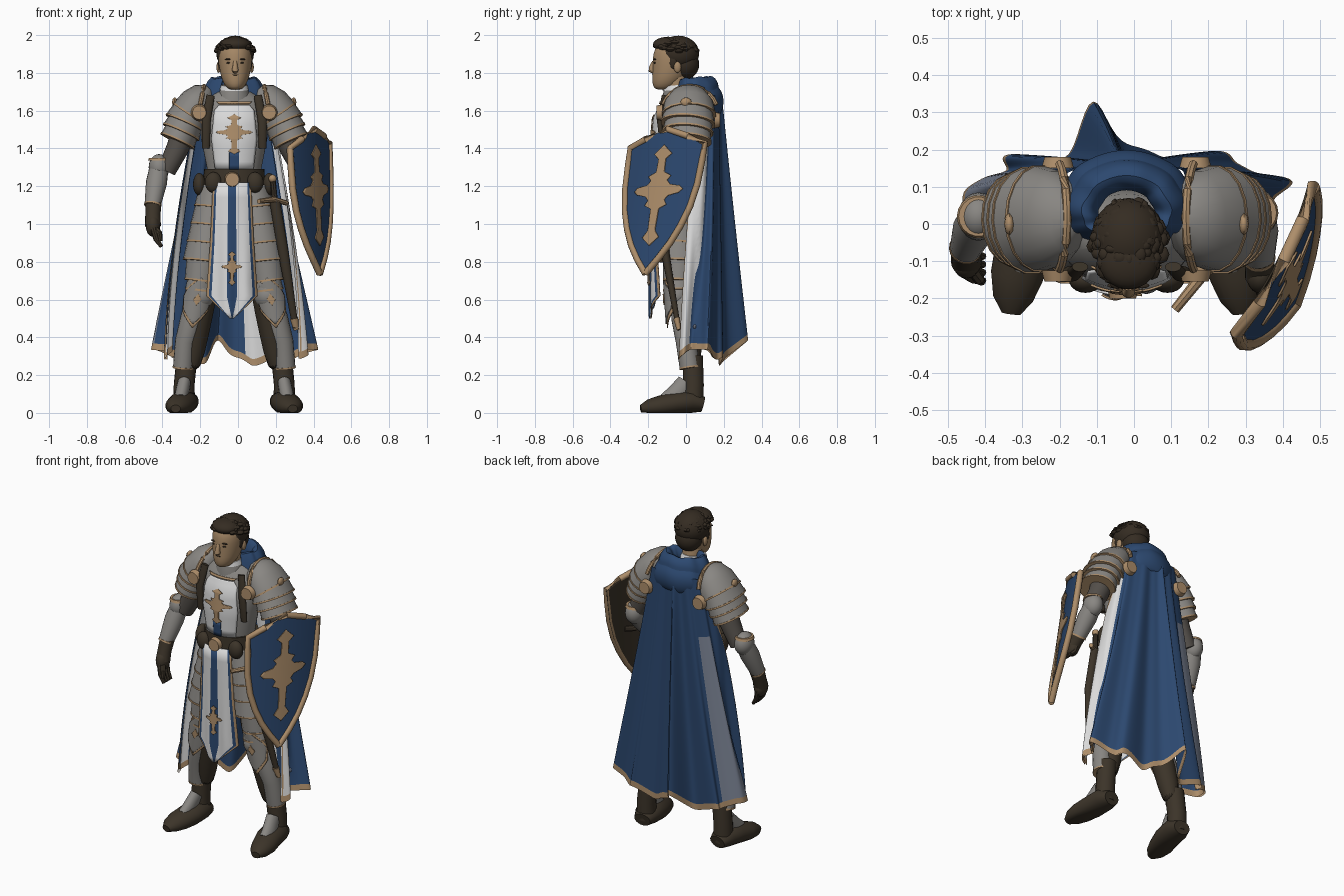
import bpy, bmesh, math, random
from math import sin, cos, pi, radians
from mathutils import Vector

if "Cube" in bpy.data.objects:
    bpy.data.objects.remove(bpy.data.objects["Cube"])
random.seed(4)
CX = -0.02   # body axis
made = []


def material(name, *rgb):
    m = bpy.data.materials.new(name)
    m.use_nodes = True
    m.diffuse_color = (*rgb, 1)
    m.node_tree.nodes["Principled BSDF"].inputs["Base Color"].default_value = (*rgb, 1)
    return m


STEEL = material("steel", .25, .24, .225)
MAIL = material("mail", .09, .08, .07)
WHITE = material("white cloth", .7, .7, .7)
BLUE = material("blue cloth", .025, .065, .16)
PALE = material("pale blue cloth", .2, .23, .3)
GOLD = material("gold trim", .42, .27, .145)
LEATHER = material("brown leather", .045, .034, .022)
SKIN = material("skin", .37, .24, .13)
HAIR = material("hair", .035, .025, .016)


def finish(name, bm, mats, thick=0, subdiv=0):
    bmesh.ops.recalc_face_normals(bm, faces=bm.faces)
    me = bpy.data.meshes.new(name)
    bm.to_mesh(me)
    bm.free()
    for m in mats:
        me.materials.append(m)
    ob = bpy.data.objects.new(name, me)
    bpy.context.collection.objects.link(ob)
    if thick:
        mod = ob.modifiers.new("thickness", 'SOLIDIFY')
        mod.thickness, mod.offset = thick, 0
    if subdiv:
        ob.modifiers.new("smooth", 'SUBSURF').levels = subdiv
    made.append(ob)
    return ob


def sheet(name, rows, mats, rule=None, closed=False, cap=False, **kw):
    """Skin a list of point rows; rule(column fraction, row fraction) picks the colour."""
    bm = bmesh.new()
    vs = [[bm.verts.new(p) for p in r] for r in rows]
    n = len(rows[0])
    for j in range(len(rows) - 1):
        for i in range(n if closed else n - 1):
            k = (i + 1) % n
            f = bm.faces.new((vs[j][i], vs[j][k], vs[j + 1][k], vs[j + 1][i]))
            if rule:
                f.material_index = rule((i + .5) / (n - 1), (j + .5) / (len(rows) - 1))
    if cap:
        bm.faces.new(vs[0])
        bm.faces.new(vs[-1])
    return finish(name, bm, mats, **kw)


def limb(name, pts, m, fa=1, fb=1, n=18, cap=True, **kw):
    """Tube through (x, y, z, radius) points with an elliptical section."""
    ps = [Vector(p[:3]) for p in pts]
    rows = []
    for i, p in enumerate(ps):
        t = (ps[min(i + 1, len(ps) - 1)] - ps[max(i - 1, 0)]).normalized()
        ref = Vector((0, 1, 0)) if abs(t.y) < .85 else Vector((1, 0, 0))
        b = (ref - t * ref.dot(t)).normalized()
        a = b.cross(t)
        r = pts[i][3]
        rows.append([p + a * (r * fa * cos(k * 2 * pi / n)) + b * (r * fb * sin(k * 2 * pi / n))
                     for k in range(n)])
    return sheet(name, rows, [m], closed=True, cap=cap, **kw)


def lame(name, pts, fa=1, fb=1):
    """Armour band with a thin gold lower edge."""
    limb(name, pts, STEEL, fa, fb, cap=False)
    q, p = Vector(pts[-2][:3]), Vector(pts[-1][:3])
    d = (p - q).normalized() * .005
    r = pts[-1][3] + .002
    limb(name + "_trim", [(*(p - d), r), (*(p + d), r)], GOLD, fa, fb)


def ball(name, loc, size, m, seg=20):
    bm = bmesh.new()
    bmesh.ops.create_uvsphere(bm, u_segments=seg, v_segments=seg // 2 + 2, radius=1)
    for v in bm.verts:
        v.co = Vector(loc) + Vector(a * b for a, b in zip(v.co, size))
    return finish(name, bm, [m])


def plate(name, rows, place, mats, d=.006, cols=20, rule=None, thick=.006):
    """Symmetric plate from (height, half width) rows laid on a surface."""
    fine = []
    for (v, w), (v2, w2) in zip(rows, rows[1:]):
        fine += [(v + (v2 - v) * k / 4, w + (w2 - w) * k / 4) for k in range(4)]
    fine.append(rows[-1])
    pts = [[place((2 * i / cols - 1) * max(w, .001), v, d) for i in range(cols + 1)] for v, w in fine]
    return sheet(name, pts, mats, rule, thick=thick)


def at(s, x, y, z, *r):
    return (CX + s * x, y, z, *r)


# Emblem shared by chest, tabard and shield
CROSS = [(-1, 0), (-.84, .2), (-.7, .09), (-.27, .1), (-.2, .27), (-.1, .2), (-.02, .28), (.03, .52), (.1, .6),
         (.17, .52), (.21, .28), (.29, .2), (.38, .28), (.46, .1), (.72, .09), (.82, .22), (1, 0)]


def emblem(name, place, z, size, wide, d):
    plate(name, [(z + v * size, w * wide) for v, w in CROSS], place, [GOLD], d)


# Torso and breastplate
BODY = [(.92, -.03, .13, .1), (1.2, -.035, .15, .12), (1.3, -.04, .145, .125), (1.45, -.04, .175, .135),
        (1.56, -.035, .18, .13), (1.66, -.02, .15, .1), (1.7, -.02, .09, .07)]


def chest(u, z, d):
    for p, q in zip(BODY, BODY[1:]):
        if p[0] <= z <= q[0]:
            k = (z - p[0]) / (q[0] - p[0])
            y, rx, ry = (p[i] + (q[i] - p[i]) * k for i in (1, 2, 3))
            return (CX + u, y - ry * math.sqrt(max(0, 1 - (u / rx) ** 2)) - d, z)


sheet("breastplate", [[(CX + rx * cos(k * pi / 24), y + ry * sin(k * pi / 24), z) for k in range(48)]
                      for z, y, rx, ry in BODY], [STEEL], closed=True, cap=True)
plate("chest_cloth", [(1.29, .1), (1.45, .12), (1.6, .105), (1.63, .08)], chest, [WHITE])
plate("chest_stripe", [(1.29, .026), (1.38, .026)], chest, [BLUE], .01)
plate("neck_trim", [(1.635, .08), (1.648, .095)], chest, [GOLD], .01)
emblem("chest_cross", chest, 1.475, .105, .16, .013)

# Belt with buckle and pouches
limb("belt", [(CX, -.035, 1.19, .165), (CX, -.035, 1.29, .16)], LEATHER, 1, .87, 32)
limb("buckle", [(CX - .01, -.17, 1.235, .042), (CX - .01, -.2, 1.235, .036)], GOLD)
for s in (-1, 1):
    ball("pouch", at(s, .11, -.15, 1.22), (.045, .035, .055), LEATHER)
    ball("side_pouch", at(s, .185, -.06, 1.21), (.033, .05, .06), LEATHER)


# Hanging tabard
def hang(u, z, d):
    return (CX - .012 + u, -.19 - d + 2.5 * u * u + .012 * sin(u * 60) * (1.2 - z), z)


def tabard_bands(u, v):
    t = abs(2 * u - 1)
    return 2 if t > .9 else 1 if t > .82 or t < .2 else 0


plate("tabard", [(1.22, .1), (.9, .115), (.62, .135), (.5, .01)], hang, [WHITE, BLUE, GOLD], 0, 40, tabard_bands)
emblem("tabard_emblem", hang, .765, .09, .09, .008)

# Legs, hip plates and boots
for s in (-1, 1):
    limb("leg", [at(s, .1, -.02, 1.05, .1), at(s, .15, -.03, .82, .085), at(s, .16, -.03, .62, .07),
                 at(s, .195, .015, .45, .068), at(s, .235, .035, .2, .055)], LEATHER, subdiv=1)
    for k in range(4):
        z = 1.2 - .095 * k
        lame("hip_plate", [at(s, .095 + .017 * k, -.03, z, .088 + .004 * k),
                           at(s, .107 + .017 * k, -.035, z - .11, .104 + .003 * k)], 1, 1.1)
    lame("thigh_plate", [at(s, .16, -.035, .85, .09), at(s, .18, -.04, .7, .082)])
    lame("knee_band", [at(s, .17, -.04, .73, .07), at(s, .18, -.04, .65, .08)])
    ball("knee", at(s, .18, -.05, .62, ), (.074, .07, .075), STEEL)
    lame("greave", [at(s, .185, -.02, .6, .064), at(s, .222, -.015, .5, .063), at(s, .258, .0, .38, .055),
                    at(s, .27, .02, .24, .054)])

    def shin(u, z, d, s=s):
        k = (.74 - z) * .3
        return at(s, .17 + k * .6 + (.078 + d) * sin(u / .08), -.035 + k * .2 - (.08 + d) * cos(u / .08), z)

    plate("knee_trim", [(.45, 0), (.54, .08), (.62, .1), (.66, .075), (.73, 0)], shin, [GOLD], 0)
    plate("knee_plate", [(.47, 0), (.55, .068), (.62, .086), (.65, .068), (.715, 0)], shin, [STEEL], .006)
    plate("knee_stud", [(.57, 0), (.6, .02), (.63, 0)], shin, [GOLD], .012)
    limb("boot_shaft", [at(s, .25, .035, .3, .055), at(s, .265, .04, .15, .055), at(s, .265, .035, .04, .058)],
         LEATHER)
    foot = [(.26, .09, .045, .04), (.265, .03, .06, .06), (.275, -.06, .05, .06), (.295, -.14, .036, .055),
            (.305, -.2, .028, .042), (.31, -.24, .022, .02)]
    boot = limb("boot", [at(s, *p) for p in foot], LEATHER, 1, 1.3)
    for v in boot.data.vertices:
        v.co.z = max(v.co.z, 0)
    limb("foot_plate", [at(s, .265, .0, .16, .05), at(s, .277, -.05, .1, .053), at(s, .285, -.1, .06, .05)],
         STEEL, .7, 1)

# Shoulder plates, straps and upper arms
for s in (-1, 1):
    lame("shoulder_cap", [at(s, .13, .015, 1.715, .03), at(s, .155, .015, 1.69, .07), at(s, .19, .015, 1.645, .096),
                          at(s, .235, .015, 1.58, .107)], 1, 1.33)
    for k in range(3):
        x, z = .23 + .02 * k, 1.6 - .047 * k
        lame("shoulder_lame", [at(s, x, .015, z, .097 - .004 * k), at(s, x + .03, .01, z - .065, .11 - .007 * k)], 1, 1.3)
    arc = [radians(20 + 14 * k) for k in range(11)]
    limb("shoulder_rim", [at(s, .19 - .03 * sin(a), .02 - .15 * cos(a), 1.58 + .15 * sin(a), .012) for a in arc], GOLD, n=8)
    for y, d, z in ((-.125, -1, 1.59), (.15, 1, 1.55)):
        limb("shoulder_disc", [at(s, .185, y, z, .044), at(s, .185, y + d * .03, z, .036)], GOLD)
    ball("shoulder_stud", at(s, .315, .0, 1.645), (.014, .03, .025), GOLD, 8)
    limb("strap", [at(s, .15, -.125, 1.4, .02), at(s, .148, -.14, 1.55, .024), at(s, .125, -.115, 1.68, .022)],
         LEATHER, 1, .6)
    limb("mail_sleeve", [at(s, .26, .02, 1.52, .065), at(s, .3, .02, 1.4, .06), at(s, .36, .02, 1.28, .05)], MAIL)


# Forearms and gloves
def forearm(side, elbow, wrist, hand, tip):
    e, w, h, t = map(Vector, (elbow, wrist, hand, tip))
    ball(side + "_elbow", e, (.055, .065, .07), STEEL)
    limb(side + "_elbow_trim", [(*(e + Vector((0, 0, .035))), .058), (*(e + Vector((0, 0, .05))), .053)], GOLD)
    lame(side + "_vambrace", [(*e, .05), (*e.lerp(w, .4), .056), (*w, .043)])
    limb(side + "_glove_cuff", [(*e.lerp(w, .85), .044), (*w.lerp(h, .5), .04), (*h, .042)], LEATHER)
    ball(side + "_palm", h, (.038, .047, .058), LEATHER)
    for k in range(4):
        o = Vector((0, (k - 1.5) * .022, -.01))
        limb(side + "_finger", [(*(h + o), .016), (*(h.lerp(t, .6) + o - Vector((.01, 0, 0))), .015), (*(t + o), .01)],
             LEATHER, n=8)
    limb(side + "_thumb", [(*h, .018), (*(h + Vector((.035, -.05, -.04))), .015), (*(h + Vector((.04, -.055, -.08))), .011)],
         LEATHER, n=8)


forearm("right", (-.418, .02, 1.3), (-.452, -.065, 1.1), (-.45, -.1, .99), (-.405, -.12, .89))
forearm("left", (.33, .03, 1.3), (.335, -.09, 1.15), (.34, -.14, 1.1), (.36, -.16, 1.05))

# Shield
TIP, U, V = Vector((.415, -.21, .735)), Vector((.46, .88, .06)).normalized(), Vector((-.038, .15, .98)).normalized()
N = U.cross(V)


def shield(u, v, d):
    return TIP + U * (u + .004) + V * v + N * (.018 + d - .036 * (u / .24) ** 2)


OUT = [(0, 0), (.08, .065), (.16, .12), (.25, .165), (.35, .2), (.47, .222), (.6, .228), (.69, .23), (.73, .13), (.775, 0)]
plate("shield_face", OUT, shield, [BLUE], 0)
plate("shield_back", OUT, shield, [LEATHER], -.014)
edge = [(w, v) for v, w in OUT] + [(-w, v) for v, w in OUT[-2::-1]]
limb("shield_rim", [(*shield(u * .97, v, 0), .018) for u, v in edge], GOLD, n=10)
emblem("shield_cross", shield, .42, .27, .24, .008)
limb("shield_grip", [(*shield(u, .4, -.015 - .03 * cos(u * 12)), .016) for u in (-.12, -.06, 0, .06, .12)], LEATHER, n=8)

# Sword at the hip
limb("scabbard", [(.195, -.11, 1.12, .028), (.24, -.11, .85, .028), (.305, -.04, .45, .016)], LEATHER, 1, .8)
limb("scabbard_tip", [(.297, -.05, .5, .022), (.308, -.038, .44, .014)], GOLD, 1, .8)
limb("crossguard", [(.11, -.23, 1.12, .013), (.19, -.13, 1.13, .016), (.26, -.07, 1.11, .013)], GOLD, n=8)
limb("sword_grip", [(.195, -.11, 1.12, .016), (.185, -.12, 1.23, .015)], LEATHER, n=8)
ball("pommel", (.183, -.12, 1.24), (.022, .022, .022), GOLD, 10)


# Cape with lining and one deep fold behind the right leg
def cape(u, v, inset):
    s = 2 * u - 1
    a = s * radians(80 + 45 * v)
    wave = cos(19 * s + .6) + .35 * sin(31 * s)
    k = 1 + (.02 + .07 * v) * wave - inset
    depth = math.copysign(abs(cos(a)) ** .6, cos(a))
    fold = (.015 + .115 * v) * math.exp(-((s + .1) / .06) ** 2)
    low = .275 + .02 * wave * cos(a) + .06 * sin(a) ** 6 + .8 * fold
    return (CX + (.19 + .215 * v) * k * sin(a), .055 + .008 * v + (.12 + .015 * v) * k * depth + fold,
            1.68 + (low - 1.68) * v)


def outside(u, v):
    if v > .975 or min(u, 1 - u) < .01:
        return 2
    return 1 if u > .91 else 3 if .12 < u < .24 and v > .25 else 0


def lining(u, v):
    return 2 if v > .975 else 1 if .535 < u < .61 or u > .9 or u < .06 else 0


for name, inset, rule in (("cape", 0, outside), ("cape_lining", .03, lining)):
    sheet(name, [[cape(i / 140, j / 40, inset) for i in range(141)] for j in range(41)], [BLUE, WHITE, GOLD, PALE], rule)
for u in (.09, .88):
    ball("cape_star", cape(u, .91, 0), (.009, .009, .012), PALE, 6)

# Lowered hood, open at the throat
HOOD = [(.07, 1.7), (.085, 1.76), (.11, 1.782), (.135, 1.765), (.148, 1.735), (.146, 1.72), (.165, 1.7), (.178, 1.66),
        (.172, 1.61), (.15, 1.575)]
arc = [radians(-150 + 6 * k) for k in range(51)]
sheet("hood", [[(CX + r * (1 + .03 * cos(9 * a)) * sin(a) * 1.08,
                 .025 + r * (.96 if cos(a) > 0 else .6) * cos(a),
                 z - .04 * (1 - cos(a)) * (r > .12) + .004 * sin(7 * a)) for a in arc] for r, z in HOOD],
      [BLUE], thick=.012, subdiv=1)
limb("mail_collar", [(CX, -.03, 1.62, .1), (CX, -.045, 1.69, .082), (CX, -.05, 1.73, .066)], STEEL)
limb("collar_edge", [(CX, -.048, 1.71, .077), (CX, -.05, 1.735, .069)], WHITE)

# Head
HX = -.015
skull = [(1.71, -.12, .03, .04), (1.727, -.112, .05, .062), (1.76, -.095, .07, .086), (1.81, -.077, .083, .1),
         (1.87, -.07, .089, .108), (1.93, -.065, .087, .105), (1.975, -.06, .055, .065)]
sheet("head", [[(HX + rx * cos(k * pi / 12), y + ry * sin(k * pi / 12), z) for k in range(24)]
               for z, y, rx, ry in skull], [SKIN], closed=True, cap=True, subdiv=1)
limb("neck", [(HX, -.03, 1.64, .06), (HX, -.055, 1.79, .06)], SKIN)
limb("nose", [(HX, -.17, 1.86, .01), (HX, -.182, 1.83, .014), (HX, -.183, 1.815, .018), (HX, -.17, 1.806, .013)], SKIN, n=10)
ball("moustache", (HX, -.172, 1.79), (.02, .008, .004), HAIR, 10)
ball("chin_beard", (HX, -.16, 1.75), (.013, .013, .016), HAIR, 10)
for s in (-1, 1):
    ball("ear", (HX + s * .087, -.045, 1.83), (.012, .02, .03), SKIN, 12)
    ball("eye", (HX + s * .034, -.164, 1.853), (.013, .007, .005), HAIR, 10)
    ball("eyebrow", (HX + s * .037, -.165, 1.872), (.02, .008, .004), HAIR, 10)
    ball("sideburn", (HX + s * .08, -.065, 1.86), (.012, .025, .04), HAIR, 10)

# Curly hair
ball("hair_crown", (HX, -.04, 1.903), (.1, .11, .094), HAIR)
ball("hair_nape", (HX, -.008, 1.845), (.08, .078, .08), HAIR)
ball("hair_fringe", (HX, -.1, 1.95), (.08, .075, .04), HAIR)
for k in range(120):
    a, h = random.uniform(0, 2 * pi), random.uniform(.2, .95)
    r = math.sqrt(1 - h * h)
    lift = .03 * max(0, -sin(a)) * (1 - h)   # keeps the forehead clear
    ball("curl", (HX + .093 * r * cos(a), -.053 + .11 * r * sin(a), 1.897 + .086 * h + lift),
         [random.uniform(.012, .024), random.uniform(.014, .026), .013], HAIR, 8)

for ob in bpy.context.selected_objects:
    ob.select_set(False)
for ob in made:
    ob.select_set(True)
bpy.context.view_layer.objects.active = made[0]
bpy.ops.object.shade_smooth_by_angle(angle=radians(40))
